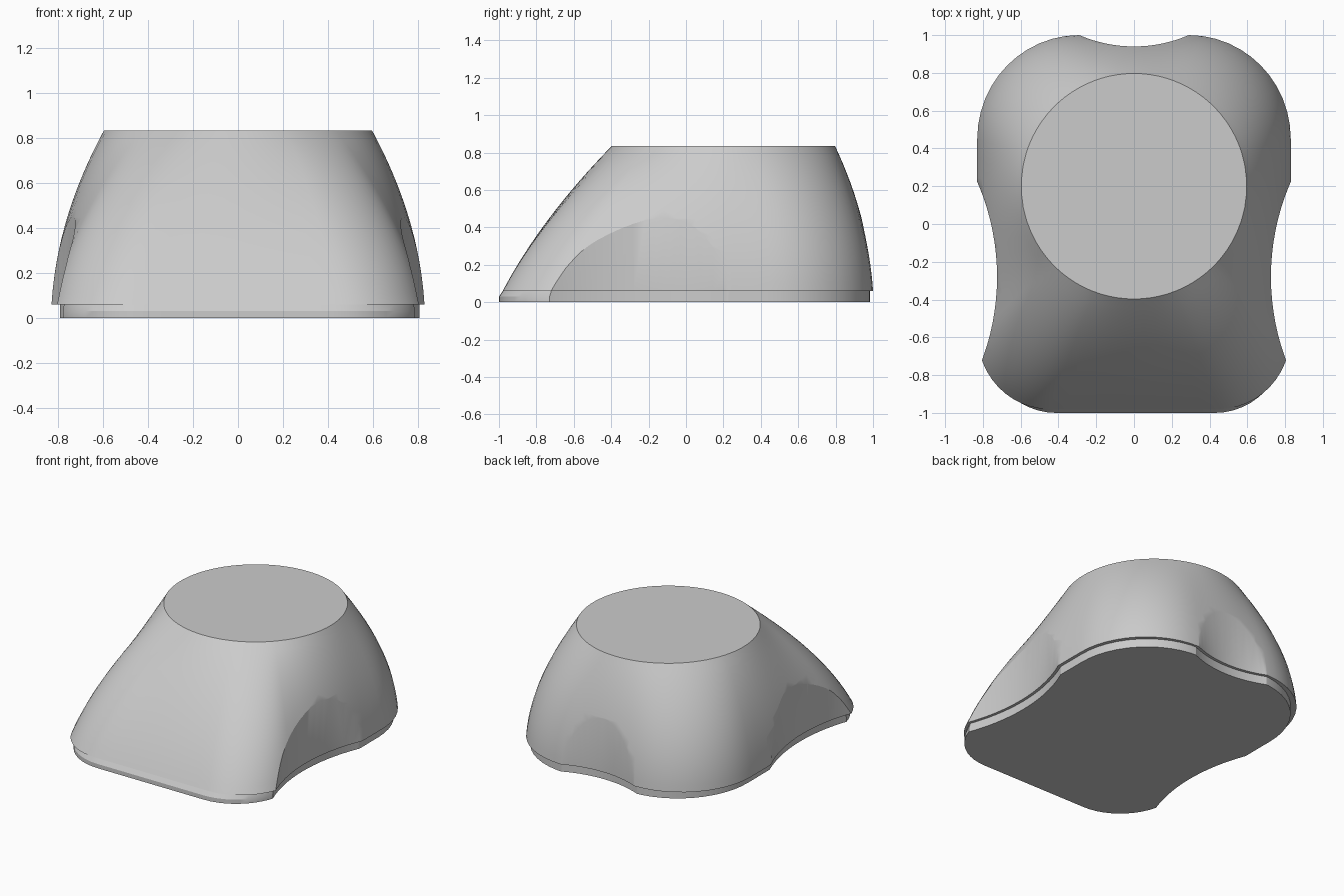
import bpy, bmesh
from math import sin, cos, pi
from mathutils import Vector

if "Cube" in bpy.data.objects:
    bpy.data.objects.remove(bpy.data.objects["Cube"])

TOP_C, TOP_R = Vector((0, 0.2)), 0.597


def outline(half_x, front, back):
    """Rounded outline: wide rear corners, tighter front corners."""
    corners = [  # centre x, centre y, radius x, radius y, start angle
        (half_x - 0.38, front + 0.40, 0.38, 0.40, -pi / 2),
        (half_x - 0.54, back - 0.55, 0.54, 0.55, 0),
        (-half_x + 0.54, back - 0.55, 0.54, 0.55, pi / 2),
        (-half_x + 0.38, front + 0.40, 0.38, 0.40, pi),
    ]
    pts, n = [], 12
    arcs = [[Vector((cx + rx * cos(a + pi / 2 * i / n), cy + ry * sin(a + pi / 2 * i / n)))
             for i in range(n + 1)] for cx, cy, rx, ry, a in corners]
    for i, arc in enumerate(arcs):
        pts += arc
        start = arcs[(i + 1) % 4][0]
        pts += [arc[-1].lerp(start, k / 10) for k in range(1, 10)]
    return pts


def loft(name, rings):
    """Skin a stack of equal-length 3D rings and cap both ends."""
    bm = bmesh.new()
    rows = [[bm.verts.new(p) for p in ring] for ring in rings]
    for a, b in zip(rows, rows[1:]):
        for i in range(len(a)):
            j = (i + 1) % len(a)
            bm.faces.new((a[i], a[j], b[j], b[i]))
    bm.faces.new(rows[0][::-1])
    bm.faces.new(rows[-1])
    bmesh.ops.recalc_face_normals(bm, faces=bm.faces)
    mesh = bpy.data.meshes.new(name)
    bm.to_mesh(mesh)
    bm.free()
    ob = bpy.data.objects.new(name, mesh)
    bpy.context.collection.objects.link(ob)
    return ob


def scoop(ob, x, y, radius):
    """Cut an upright cylindrical hollow out of an object."""
    bpy.ops.mesh.primitive_cylinder_add(vertices=128, radius=radius, depth=2, location=(x, y, 0.4))
    cutter = bpy.context.object
    cutter.name = "scoop_cutter"
    cutter.hide_render = True
    mod = ob.modifiers.new("scoop", 'BOOLEAN')
    mod.operation, mod.solver, mod.object = 'DIFFERENCE', 'EXACT', cutter
    bpy.context.view_layer.objects.active = ob
    bpy.ops.object.modifier_apply(modifier=mod.name)
    bpy.data.objects.remove(cutter, do_unlink=True)


def finish(ob, grow):
    for x, y, r in ((1.985, -0.28, 1.26), (-1.985, -0.28, 1.26), (0, 1.67, 0.73)):
        scoop(ob, x, y, r + grow)
    bpy.ops.object.select_all(action='DESELECT')
    ob.select_set(True)
    bpy.context.view_layer.objects.active = ob
    bpy.ops.object.shade_smooth_by_angle(angle=pi / 7)


# Body: rounded outline blending upward into a circle with bulging walls
rings, steps = [], 16
foot = outline(0.83, -0.98, 1.0)
for s in range(steps + 1):
    t = s / steps
    ring = []
    for p in foot:
        d = (p - TOP_C).normalized()
        lin = 0.2 + 0.5 * max(0, -d.y) ** 1.5      # front wall is straighter
        q = p.lerp(TOP_C + d * TOP_R, lin * t + (1 - lin) * t * t)
        ring.append((q.x, q.y, 0.06 + 0.775 * t))
    rings.append(ring)
finish(loft("body", rings), 0)

# Base plate: slightly inset, with a bevelled front edge
rings = [[(p.x + 0.008, p.y, z) for p in outline(0.80, f, 0.985)]
         for z, f in ((0, -1.0), (0.03, -1.0), (0.06, -0.98))]
finish(loft("base_plate", rings), 0.02)
